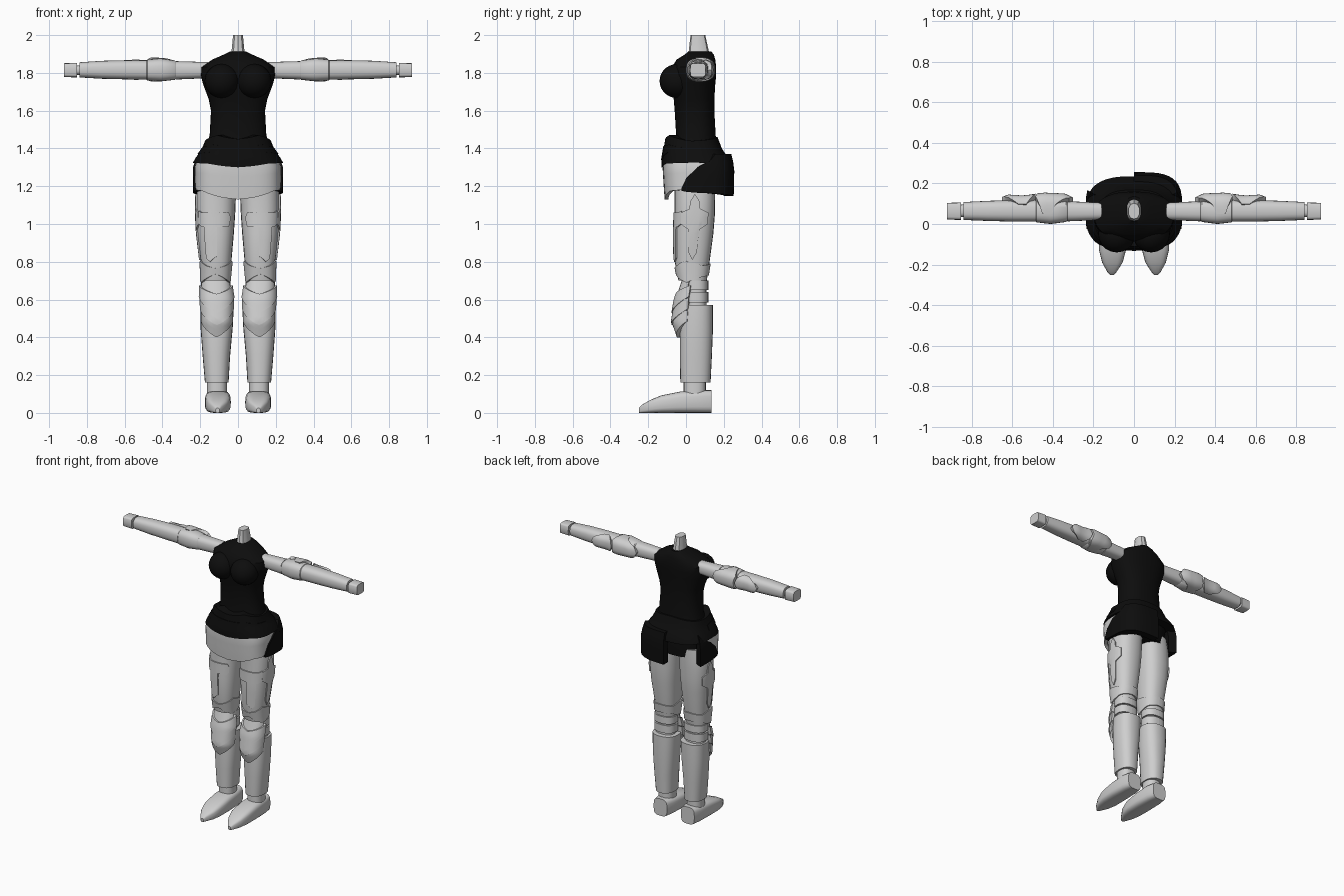
import bpy, bmesh, math

if "Cube" in bpy.data.objects:
    bpy.data.objects.remove(bpy.data.objects["Cube"])


def material(name, v):
    m = bpy.data.materials.new(name)
    m.diffuse_color = (v, v, v, 1)
    m.use_nodes = True
    m.node_tree.nodes["Principled BSDF"].inputs["Base Color"].default_value = m.diffuse_color
    return m


GREY = material("light grey", 0.62)
BLACK = material("black", 0.004)

# Axis frames: (a, b) lie in the cross-section, t runs along the limb
UP = lambda a, b, t: (a, b, t)
ARM = lambda a, b, t: (t, a, b)
FOOT = lambda a, b, t: (a, t, b)


def lerp_rows(rows, t):
    """Interpolate rows whose first value is the key."""
    rows = sorted(rows)
    t = min(max(t, rows[0][0]), rows[-1][0])
    for r, s in zip(rows, rows[1:]):
        if t <= s[0]:
            k = (t - r[0]) / (s[0] - r[0])
            return [x + (y - x) * k for x, y in zip(r[1:], s[1:])]


def point(secs, t, deg, off, p, frame):
    """Point on a tube; angle 0 faces -b and 90 faces +a."""
    a0, a1, b0, b1 = lerp_rows(secs, t)
    s, c = math.sin(math.radians(deg)), math.cos(math.radians(deg))
    u = math.copysign(abs(s) ** (2 / p), s)
    v = math.copysign(abs(c) ** (2 / p), c)
    return frame((a0 + a1) / 2 + ((a1 - a0) / 2 + off) * u,
                 (b0 + b1) / 2 - ((b1 - b0) / 2 + off) * v, t)


def finish(name, bm, mat, mirror):
    bmesh.ops.recalc_face_normals(bm, faces=bm.faces)
    me = bpy.data.meshes.new(name)
    bm.to_mesh(me)
    bm.free()
    me.materials.append(mat)
    ob = bpy.data.objects.new(name, me)
    bpy.context.collection.objects.link(ob)
    if mirror:
        mod = ob.modifiers.new("mirror", 'MIRROR')
        mod.use_mirror_merge = False
    return ob


def loft(name, secs, mat, p=2.4, n=24, frame=UP, mirror=True):
    bm = bmesh.new()
    rings = [[bm.verts.new(point(secs, s[0], 360 * i / n, 0, p, frame)) for i in range(n)]
             for s in secs]
    for r, s in zip(rings, rings[1:]):
        for i in range(n):
            j = (i + 1) % n
            bm.faces.new((r[i], r[j], s[j], s[i]))
    bm.faces.new(rings[0])
    bm.faces.new(rings[-1])
    return finish(name, bm, mat, mirror)


def plate(name, secs, pts, mat, off=0.008, thick=0.03, p=2.4, frame=UP, mirror=True, rows=5):
    """Closed armour plate over a tube; pts hold (angle, low, high)."""
    angs = [pts[0][0]]
    for q, r in zip(pts, pts[1:]):
        k = max(1, round((r[0] - q[0]) / 9))
        angs += [q[0] + (r[0] - q[0]) * (i + 1) / k for i in range(k)]
    bm = bmesh.new()
    shells = []
    for o in (off, off - thick):
        grid = []
        for a in angs:
            lo, hi = lerp_rows(pts, a)
            grid.append([bm.verts.new(point(secs, lo + (hi - lo) * j / rows, a, o, p, frame))
                         for j in range(rows + 1)])
        shells.append(grid)
    m = len(angs) - 1
    for g in shells:
        for i in range(m):
            for j in range(rows):
                bm.faces.new((g[i][j], g[i + 1][j], g[i + 1][j + 1], g[i][j + 1]))
    f, g = shells
    for i in range(m):
        for j in (0, rows):
            bm.faces.new((f[i][j], f[i + 1][j], g[i + 1][j], g[i][j]))
    for i in (0, m):
        for j in range(rows):
            bm.faces.new((f[i][j], f[i][j + 1], g[i][j + 1], g[i][j]))
    return finish(name, bm, mat, mirror)


def sym(half, centre=0):
    """Reflect plate points about an angle."""
    return [(2 * centre - a, l, h) for a, l, h in reversed(half) if a != centre] + half


# Torso and neck
torso = [(z, -x, x, f, b) for z, x, f, b in (
    (1.19, .17, -.08, .17), (1.32, .195, -.09, .18), (1.40, .175, -.07, .165),
    (1.47, .15, -.052, .157), (1.60, .143, -.06, .15), (1.66, .155, -.065, .15),
    (1.74, .185, -.085, .155), (1.79, .197, -.085, .16), (1.83, .195, -.075, .16),
    (1.87, .137, -.05, .155), (1.895, .08, -.01, .148), (1.912, .045, .012, .135))]
loft("torso", torso, BLACK, n=32, mirror=False)
loft("neck", [(1.86, -.045, .045, .0, .13), (1.91, -.036, .036, .014, .122),
              (2.0, -.027, .027, .024, .102)], GREY, p=2.6, n=10, mirror=False)
bm = bmesh.new()
bmesh.ops.create_uvsphere(bm, u_segments=20, v_segments=14, radius=1)
bmesh.ops.scale(bm, vec=(.092, .093, .09), verts=bm.verts)
bmesh.ops.translate(bm, vec=(.085, -.047, 1.757), verts=bm.verts)
finish("chest", bm, BLACK, True)

# Belt, front skirt and rear skirt
belt = [(1.30, -.24, .24, -.13, .235), (1.33, -.238, .238, -.13, .235),
        (1.40, -.19, .19, -.118, .19), (1.47, -.163, .163, -.107, .163)]
plate("belt", belt, sym([(0, 1.30, 1.45), (35, 1.32, 1.47), (90, 1.325, 1.44),
                         (180, 1.31, 1.46)]), BLACK, off=0, thick=.06, p=2.8, mirror=False)
plate("belt_trim", belt, sym([(0, 1.34, 1.41), (40, 1.38, 1.42), (90, 1.37, 1.40)]),
      BLACK, off=.004, thick=.02, p=2.8, mirror=False)
skirt = [(1.12, -.23, .23, -.115, .245), (1.18, -.232, .232, -.12, .248),
         (1.30, -.232, .232, -.127, .25), (1.38, -.21, .21, -.12, .232)]
plate("front_skirt", skirt, sym([(0, 1.13, 1.33), (45, 1.175, 1.33), (98, 1.185, 1.33)]),
      GREY, off=-.003, thick=.02, p=3.5, mirror=False)
plate("rear_skirt", skirt, sym([(75, 1.175, 1.19), (90, 1.165, 1.30), (110, 1.16, 1.37),
                                (180, 1.148, 1.37)], 180),
      BLACK, off=.006, thick=.05, p=3.5, mirror=False)

# Arms
upper = [(.16, .02, .105, 1.772, 1.857), (.328, .013, .112, 1.765, 1.862)]
fore = [(.48, .012, .118, 1.764, 1.867), (.6, .012, .118, 1.766, 1.867),
        (.72, .015, .114, 1.769, 1.864), (.84, .02, .108, 1.776, 1.856)]
sleeve = [(.326, .018, .107, 1.77, 1.858), (.335, .01, .116, 1.763, 1.866),
          (.41, .0, .125, 1.755, 1.877), (.48, .008, .12, 1.76, 1.87),
          (.49, .018, .11, 1.768, 1.86)]
guard = [(.29, .005, .125, 1.765, 1.865), (.34, 0, .15, 1.758, 1.876),
         (.45, 0, .155, 1.754, 1.882), (.54, .008, .14, 1.762, 1.872),
         (.62, .01, .145, 1.764, 1.868), (.66, .012, .13, 1.768, 1.865)]
loft("upper_arm", upper, GREY, p=2.6, frame=ARM)
loft("elbow_sleeve", sleeve, GREY, p=2.6, frame=ARM)
loft("forearm", fore, GREY, p=2.6, frame=ARM)
loft("wrist", [(.83, .035, .095, 1.79, 1.84), (.865, .035, .095, 1.79, 1.84)], GREY, frame=ARM)
loft("hand", [(.853, .02, .106, 1.776, 1.853), (.92, .022, .104, 1.778, 1.851)],
     GREY, p=5, n=16, frame=ARM)
plate("elbow_guard", guard, sym([(90, .30, .475), (130, .32, .485), (165, .38, .47),
                                 (195, .41, .45)], 90), GREY, off=0, p=2.6, frame=ARM)
plate("forearm_guard", guard, sym([(90, .485, .65), (125, .50, .63), (165, .53, .57)], 90),
      GREY, off=0, p=2.6, frame=ARM)

# Thighs with raised panels
thigh = [(.70, .045, .193, -.04, .11), (.80, .035, .197, -.06, .125),
         (.95, .022, .215, -.062, .145), (1.05, .015, .22, -.06, .153),
         (1.17, .01, .218, -.06, .155), (1.25, .008, .20, -.065, .155)]
loft("thigh", thigh, GREY)
plate("thigh_bar", thigh, [(-42, 1.0, 1.04), (-35, .985, 1.06), (40, .985, 1.06), (55, 1.0, 1.07)],
      GREY, off=.007)
plate("thigh_stem", thigh, [(-2, .83, .985), (18, .80, .985), (32, .82, .985)], GREY, off=.007)
plate("thigh_cross", thigh, sym([(90, .81, 1.16), (99, .85, 1.12), (101, .97, 1.08),
                                 (125, 1.0, 1.06)], 90), GREY, off=.008)

# Knees with layered chevron plates
plate("knee_cuff", thigh, sym([(0, .735, .765), (35, .71, .78), (70, .69, .805),
                               (120, .72, .78), (180, .73, .79)]), GREY, off=.007)
loft("knee_joint", [(.55, .05, .185, 0, .11), (.75, .05, .185, 0, .105)], GREY)
joint = [(.55, .05, .185, 0, .108), (.75, .05, .185, 0, .108)]
for name, lo, hi in (("lower_knee_band", .585, .64), ("upper_knee_band", .65, .70)):
    plate(name, joint, [(-180, lo, hi), (180, lo, hi)], GREY, off=.01, thick=.02)
knee = [(.38, .035, .193, -.045, .13), (.48, .022, .2, -.08, .13),
        (.60, .022, .203, -.06, .12), (.72, .04, .2, -.02, .11)]
plate("kneecap", knee, sym([(0, .58, .71), (40, .62, .70), (70, .66, .695)]), GREY,
      off=-.004, thick=.05)
for i, name in enumerate(("upper_shin_plate", "middle_shin_plate", "lower_shin_plate")):
    d = .065 * i
    plate(name, knee, sym([(0, .53 - d, .63 - d), (45, .575 - d, .655 - d),
                           (82, .615 - d, .675 - d)]), GREY, off=.006 - .005 * i, thick=.05)

# Shins, ankles and feet
loft("shin", [(.16, .05, .175, -.03, .13), (.30, .042, .187, -.033, .137),
              (.45, .028, .198, -.033, .143), (.57, .022, .198, -.025, .143)], GREY)
loft("ankle", [(.08, .058, .165, -.012, .105), (.17, .058, .165, -.012, .105)], GREY)
loft("foot", [(-.25, .098, .118, 0, .025), (-.235, .085, .132, 0, .042),
              (-.19, .056, .157, 0, .068), (-.13, .04, .172, 0, .093),
              (-.03, .038, .175, 0, .113), (.08, .042, .172, 0, .12),
              (.135, .055, .16, 0, .12)], GREY, p=3.5, frame=FOOT)

# Smooth shading that keeps hard plate edges
for ob in bpy.context.scene.objects:
    ob.select_set(True)
    bpy.context.view_layer.objects.active = ob
bpy.ops.object.shade_smooth_by_angle(angle=math.radians(35))
